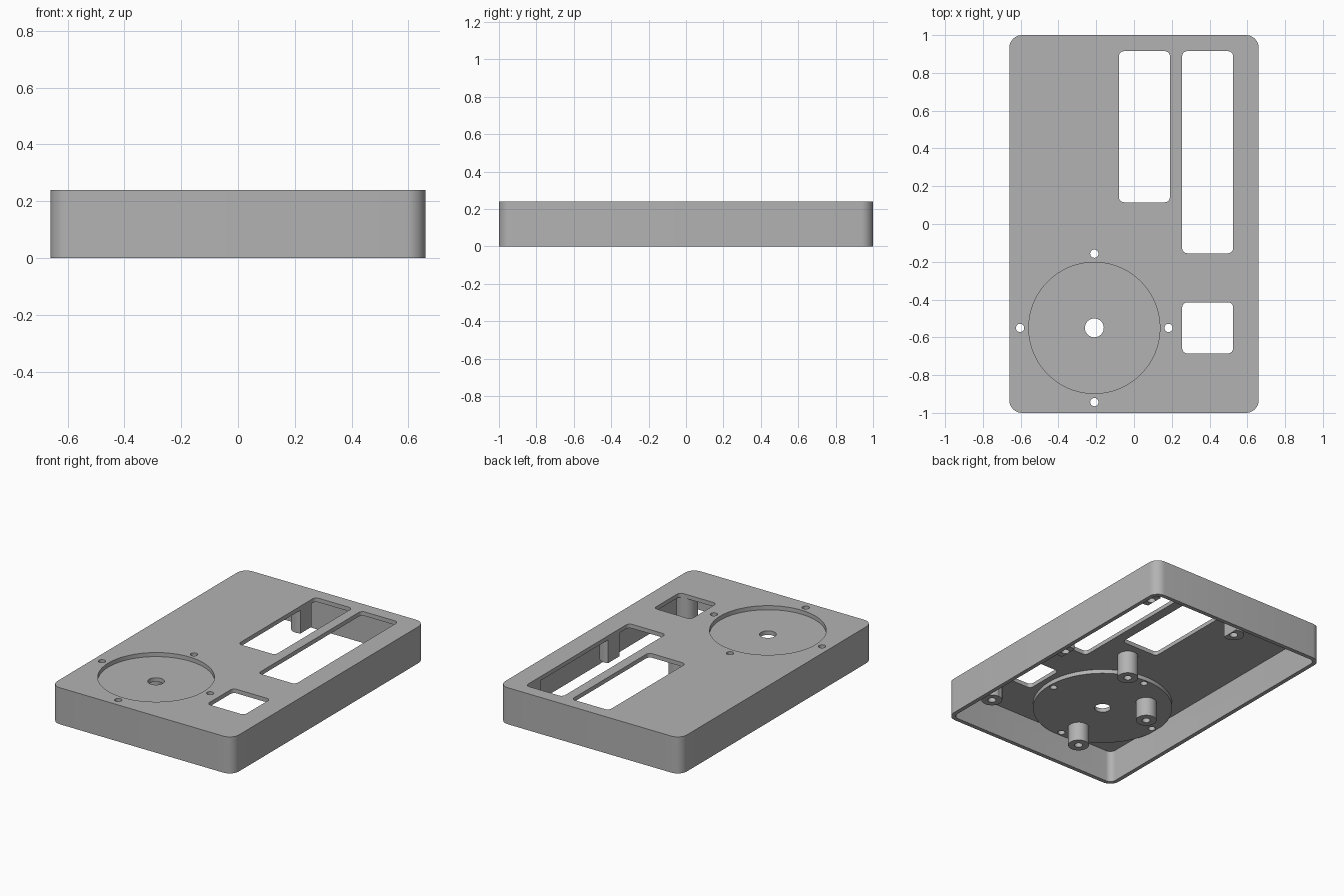
import bpy, bmesh, math

if "Cube" in bpy.data.objects:
    bpy.data.objects.remove(bpy.data.objects["Cube"])

WIDTH, LENGTH, HEIGHT = 1.32, 2.0, 0.24
WALL = 0.027
PLATE = HEIGHT - WALL            # underside of the top plate
DISC = PLATE - WALL              # underside of the dial seat
POST_END = 0.06
DIAL = (-0.21, -0.55)

grey = bpy.data.materials.new("plain_grey")
grey.use_nodes = True
grey.diffuse_color = (0.45, 0.45, 0.45, 1)
grey.node_tree.nodes["Principled BSDF"].inputs["Base Color"].default_value = (0.45, 0.45, 0.45, 1)


def prism(name, outline, z0, z1):
    """Solid made by raising a flat outline from z0 to z1."""
    bm = bmesh.new()
    face = bm.faces.new([bm.verts.new((x, y, z0)) for x, y in outline])
    raised = bmesh.ops.extrude_face_region(bm, geom=[face])["geom"]
    top = [v for v in raised if isinstance(v, bmesh.types.BMVert)]
    bmesh.ops.translate(bm, verts=top, vec=(0, 0, z1 - z0))
    bmesh.ops.recalc_face_normals(bm, faces=bm.faces)
    mesh = bpy.data.meshes.new(name)
    bm.to_mesh(mesh)
    bm.free()
    mesh.materials.append(grey)
    obj = bpy.data.objects.new(name, mesh)
    bpy.context.collection.objects.link(obj)
    return obj


def rounded(x0, x1, y0, y1, r, steps=8):
    """Rectangle outline with round corners."""
    corners = [(x1 - r, y1 - r), (x0 + r, y1 - r), (x0 + r, y0 + r), (x1 - r, y0 + r)]
    points = []
    for i, (cx, cy) in enumerate(corners):
        for k in range(steps + 1):
            a = (i + k / steps) * math.pi / 2
            points.append((cx + r * math.cos(a), cy + r * math.sin(a)))
    return points


def circle(x, y, r, sides=32):
    turn = 2 * math.pi / sides
    return [(x + r * math.cos(i * turn), y + r * math.sin(i * turn)) for i in range(sides)]


def combine(target, part, operation):
    """Apply one boolean and discard the tool solid."""
    mod = target.modifiers.new("combine", "BOOLEAN")
    mod.operation, mod.object, mod.solver = operation, part, "EXACT"
    bpy.context.view_layer.objects.active = target
    bpy.ops.object.modifier_apply(modifier=mod.name)
    bpy.data.objects.remove(part)


def add(outline, z0, z1):
    combine(case, prism("added_part", outline, z0, z1), "UNION")


def cut(outline, z0, z1):
    combine(case, prism("cutter", outline, z0, z1), "DIFFERENCE")


# Case shell, open underneath
w, l = WIDTH / 2, LENGTH / 2
case = prism("case_cover", rounded(-w, w, -l, l, 0.067), 0, HEIGHT)
cut(rounded(-w + WALL, w - WALL, -l + WALL, l - WALL, 0.04), -0.1, PLATE)

# Dial seat below the plate
add(circle(*DIAL, 0.427, 96), DISC, PLATE + 0.012)

# Mounting posts
posts = [(0.05, 0), (0.55, 0), (0.55, 0.82), (-0.11, 0.82),
         (-0.372, -0.327), (-0.25, -0.827), (0.513, -0.745)]
for x, y in posts:
    add(circle(x, y, 0.064), POST_END, PLATE + 0.011)

# Dial recess, shaft hole and the four screw holes around it
cut(circle(*DIAL, 0.347, 96), PLATE, HEIGHT + 0.1)
cut(circle(*DIAL, 0.05), 0.1, HEIGHT + 0.1)
for i in range(4):
    a = i * math.pi / 2
    cut(circle(DIAL[0] + 0.393 * math.cos(a), DIAL[1] + 0.393 * math.sin(a), 0.022, 24),
        0.1, HEIGHT + 0.1)

# Blind screw bores in the posts
for x, y in posts:
    cut(circle(x, y, 0.025, 24), 0.01, DISC + 0.005)

# Windows, which also trim the posts beside them
for x0, x1, y0, y1 in [(-0.08, 0.19, 0.115, 0.915),
                       (0.255, 0.525, -0.155, 0.915),
                       (0.255, 0.525, -0.685, -0.415)]:
    cut(rounded(x0, x1, y0, y1, 0.027, 6), -0.1, HEIGHT + 0.1)

# Smooth curved walls, crisp edges
bpy.ops.object.select_all(action="DESELECT")
case.select_set(True)
bpy.context.view_layer.objects.active = case
bpy.ops.object.shade_smooth_by_angle(angle=math.radians(30))
